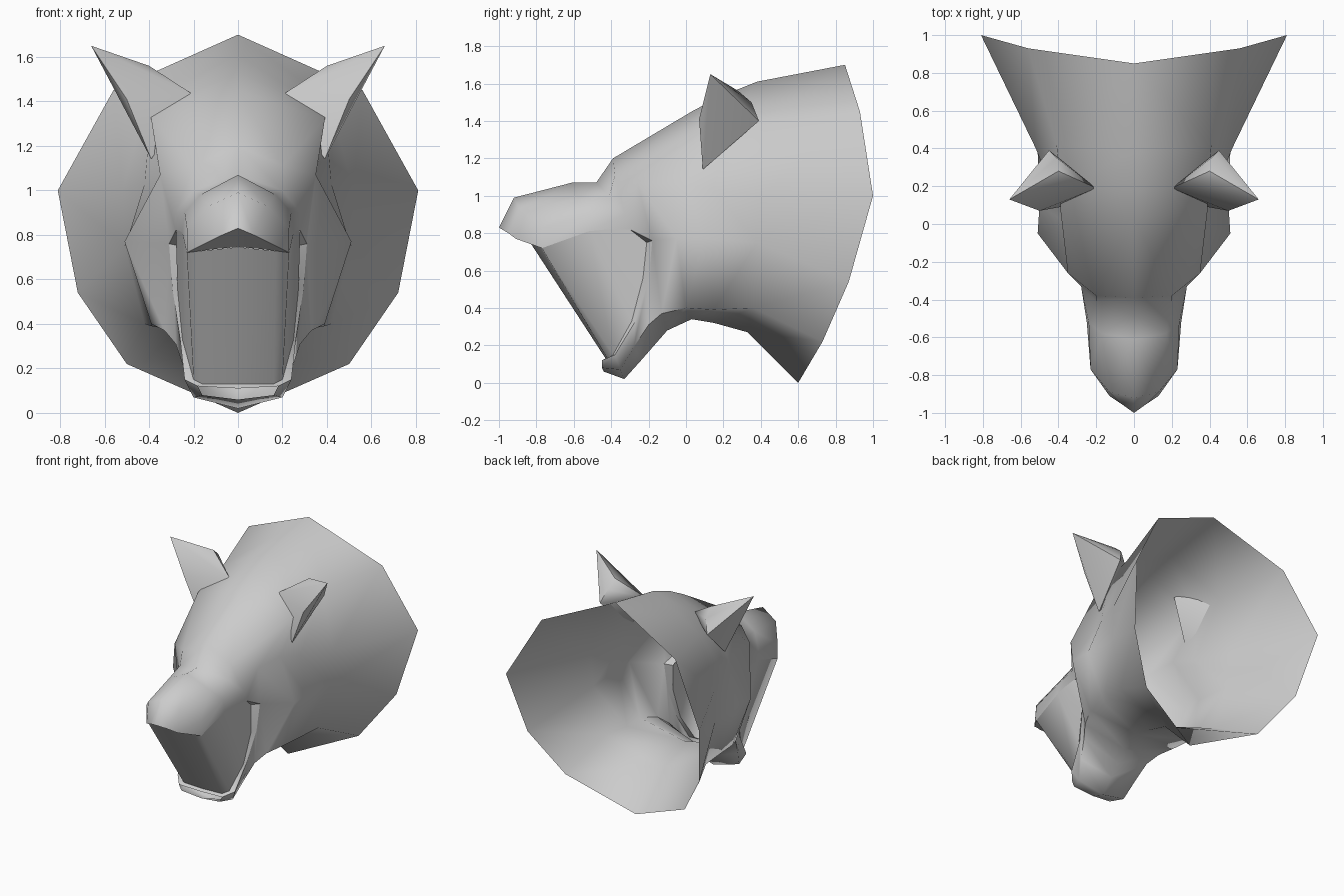
import bpy
import bmesh
import math

default_cube = bpy.data.objects.get("Cube")
if default_cube:
    bpy.data.objects.remove(default_cube, do_unlink=True)


def make_material(name, level):
    material = bpy.data.materials.new(name)
    material.use_nodes = True
    colour = (level, level, level, 1)
    material.diffuse_color = colour
    material.node_tree.nodes["Principled BSDF"].inputs["Base Color"].default_value = colour
    return material


grey = make_material("plain grey", 0.6)


def add_loft(bm, sections, split_column=None):
    """Bridge neighbouring sections; one column may be split into triangles."""
    rows = [[bm.verts.new(point) for point in section] for section in sections]
    for row, following in zip(rows, rows[1:]):
        for i in range(len(row) - 1):
            a, b, c, d = row[i], row[i + 1], following[i + 1], following[i]
            if i == split_column:
                bm.faces.new((a, b, d))
                bm.faces.new((b, c, d))
            else:
                bm.faces.new((a, b, c, d))


def finish_half(name, bm, smooth_angle):
    """Weld a half model, mirror it across x and smooth its shading."""
    bmesh.ops.remove_doubles(bm, verts=bm.verts[:], dist=0.004)
    bmesh.ops.recalc_face_normals(bm, faces=bm.faces[:])
    mesh = bpy.data.meshes.new(name)
    bm.to_mesh(mesh)
    bm.free()
    mesh.materials.append(grey)
    part = bpy.data.objects.new(name, mesh)
    bpy.context.collection.objects.link(part)
    mirror = part.modifiers.new("Mirror", 'MIRROR')
    mirror.use_clip = True
    mirror.merge_threshold = 0.004
    bpy.ops.object.select_all(action='DESELECT')
    part.select_set(True)
    bpy.context.view_layer.objects.active = part
    bpy.ops.object.shade_smooth_by_angle(angle=math.radians(smooth_angle))


# Neck and skull sections, each from the crown down to the throat
neck_rim = [(0, .85, 1.7), (.56, .93, 1.45), (.81, 1, 1),
            (.72, .87, .54), (.5, .73, .22), (0, .6, 0)]
neck = [(0, .38, 1.61), (.41, .42, 1.4), (.52, .4, 1),
        (.51, .38, .75), (.42, .36, .4), (0, .33, .27)]
nape = [(0, .18, 1.53), (.39, .2, 1.36), (.42, .15, 1.03),
        (.5, .1, .77), (.39, .15, .39), (0, .15, .32)]
skull = [(0, .03, 1.45), (.39, .08, 1.32), (.35, 0, 1.06),
         (.51, -.05, .77), (.39, 0, .4), (0, .03, .34)]

# Muzzle sections, each from the ridge down to the upper lip
mouth_corner = (.31, -.18, .76)
brow = [(0, -.39, 1.2), (.2, -.38, 1.11), (.35, -.26, 1.07), mouth_corner]
bridge = [(0, -.48, 1.07), (.2, -.41, 1), (.28, -.33, .9), (.28, -.3, .82)]
muzzle = [(0, -.61, 1.07), (.17, -.58, .98), (.24, -.52, .9), (.25, -.52, .81)]
nose = [(0, -.92, .99), (.13, -.89, .93), (.23, -.77, .83), (.23, -.77, .72)]
nose_lip = [(0, -1, .83), (.07, -.95, .8), (.13, -.91, .77), (.23, -.77, .72)]
nose_under = [(0, -.83, .745), (.09, -.81, .738), (.17, -.78, .728), (.23, -.77, .72)]

# Lower jaw sections, each from the lower lip round to the middle underneath
jaw = [
    skull[3:],
    [mouth_corner, (.33, -.13, .37), (0, -.1, .28)],
    [(.295, -.2, .56), (.28, -.2, .31), (0, -.17, .2)],
    [(.26, -.27, .33), (.24, -.28, .19), (0, -.24, .12)],
    [(.24, -.38, .15), (.2, -.35, .07), (0, -.33, .02)],
    [(.18, -.45, .12), (.16, -.45, .08), (0, -.44, .06)],
]

bm = bmesh.new()
add_loft(bm, [neck_rim, neck])
add_loft(bm, [neck, nape, skull], split_column=2)
add_loft(bm, [skull[:4], brow], split_column=2)
add_loft(bm, [brow, bridge, muzzle, nose, nose_lip, nose_under])
add_loft(bm, jaw)
finish_half("head", bm, 75)

# Lip strip running from the upper lip round the mouth corner to the chin
outer_lip = [bridge[3]] + [section[0] for section in jaw[1:]] + [(0, -.44, .11)]
inner_lip = [(.245, -.3, .81), (.255, -.21, .75), (.272, -.23, .56), (.25, -.29, .33),
             (.2, -.39, .15), (.16, -.42, .13), (0, -.43, .13)]
bm = bmesh.new()
add_loft(bm, [outer_lip, inner_lip])
finish_half("lower_lip", bm, 50)

# Lining stretched between the upper lip and the lower lip
upper_edge = [inner_lip[0], bridge[3], (.265, -.42, .82), muzzle[3],
              nose_under[3], nose_under[2], nose_under[0]]
bm = bmesh.new()
add_loft(bm, [upper_edge, inner_lip])
finish_half("mouth_lining", bm, 100)

# Pointed ears: a six-sided base drawn out to a tip
inner, crest, rear, outer, lobe, front = range(6)
ear_base = [(.2, .19, 1.43), (.4, .28, 1.56), (.41, .35, 1.5),
            (.45, .39, 1.4), (.39, .09, 1.14), (.5, .07, 1.41)]
bm = bmesh.new()
tip = bm.verts.new((.66, .13, 1.65))
base = [bm.verts.new(point) for point in ear_base]
for a, b in zip(base, base[1:] + base[:1]):
    bm.faces.new((a, b, tip))
for corners in ((inner, outer, rear, crest), (inner, lobe, outer), (inner, front, lobe)):
    bm.faces.new([base[i] for i in corners])
finish_half("ears", bm, 55)
